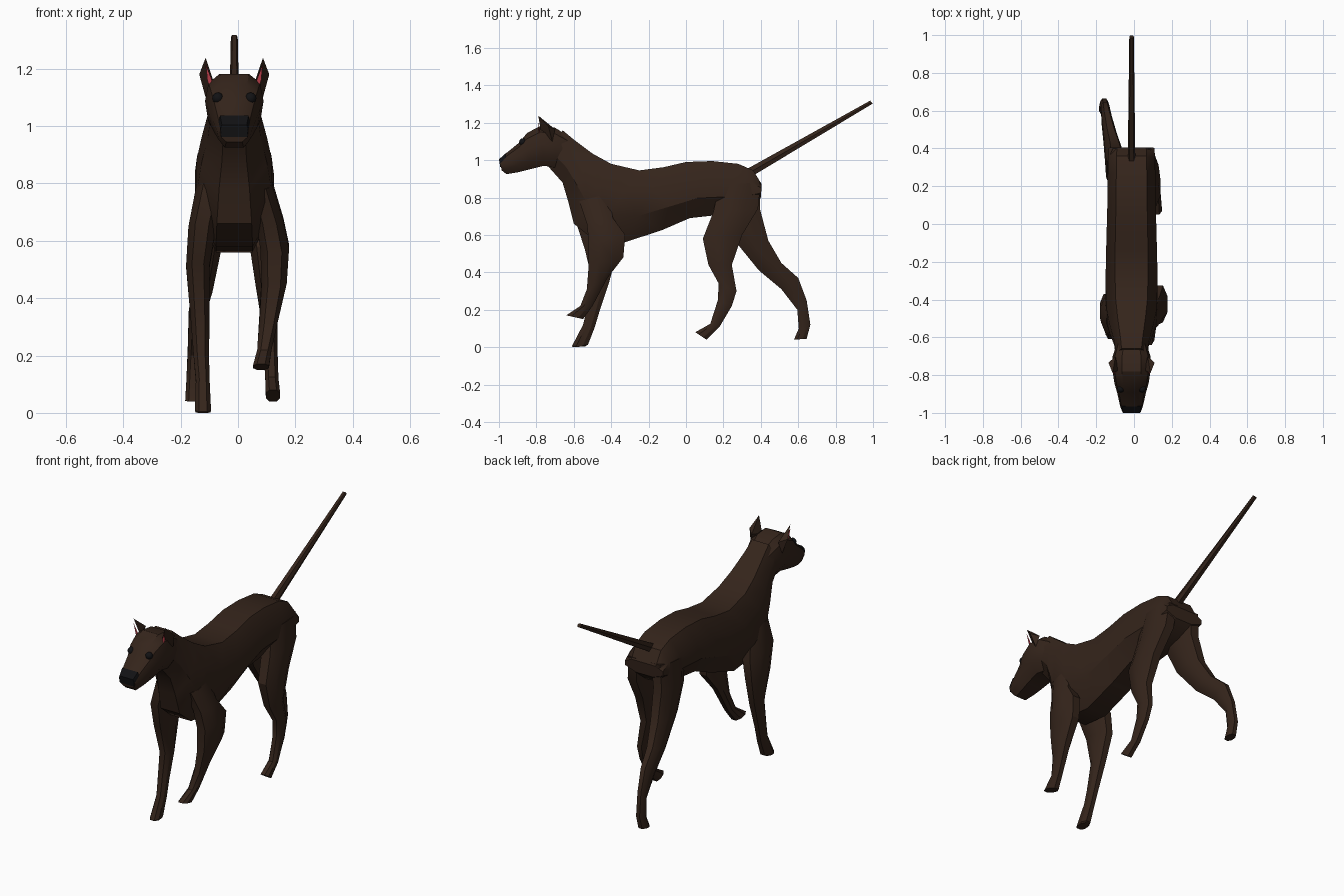
import bpy, bmesh, math
from mathutils import Vector

CX = -0.013  # centre line of torso, head and tail


def material(name, rgb):
    m = bpy.data.materials.new(name)
    m.diffuse_color = (*rgb, 1)
    return m


COAT = material("dark_coat", (0.035, 0.018, 0.011))
BLACK = material("black", (0.006, 0.006, 0.007))
PINK = material("ear_pink", (0.5, 0.05, 0.07))


def finish(name, bm, mat, angle=32):
    bmesh.ops.recalc_face_normals(bm, faces=bm.faces[:])
    me = bpy.data.meshes.new(name)
    bm.to_mesh(me)
    bm.free()
    ob = bpy.data.objects.new(name, me)
    bpy.context.collection.objects.link(ob)
    me.materials.append(mat)
    bpy.ops.object.select_all(action='DESELECT')
    ob.select_set(True)
    bpy.context.view_layer.objects.active = ob
    bpy.ops.object.shade_smooth_by_angle(angle=math.radians(angle))
    return ob


def loft(name, sections, half, mat=COAT):
    """Sections are (y1, z1, y2, z2, centre x, half width): a ring spans both points."""
    ring = half + [(-u, v) for u, v in reversed(half)]
    bm = bmesh.new()
    rows = []
    for y1, z1, y2, z2, cx, w in sections:
        rows.append([bm.verts.new((cx + u * w, y1 + (y2 - y1) * v, z1 + (z2 - z1) * v))
                     for u, v in ring])
    n = len(ring)
    for a, b in zip(rows, rows[1:]):
        for i in range(n):
            j = (i + 1) % n
            bm.faces.new((a[i], a[j], b[j], b[i]))
    bm.faces.new(rows[0])
    bm.faces.new(rows[-1])
    return finish(name, bm, mat)


BODY = [(0.62, 0), (0.97, 0.3), (0.97, 0.65), (0.45, 1)]
HEAD = [(0.5, 0), (0.88, 0.15), (1, 0.45), (0.9, 0.75), (0.55, 1)]
LEG = [(0.5, 0), (1, 0.28), (1, 0.7), (0.5, 1)]

# torso and neck
loft("torso", [
    (-0.66, 1.16, -0.74, 0.97, CX, 0.085),
    (-0.60, 1.11, -0.66, 0.88, CX, 0.095),
    (-0.50, 1.035, -0.63, 0.78, CX, 0.118),
    (-0.40, 0.98, -0.60, 0.66, CX, 0.135),
    (-0.25, 0.945, -0.50, 0.58, CX, 0.142),
    (-0.12, 0.962, -0.33, 0.56, CX, 0.14),
    (0.00, 0.99, -0.13, 0.625, CX, 0.136),
    (0.14, 0.995, 0.02, 0.69, CX, 0.132),
    (0.28, 0.98, 0.20, 0.71, CX, 0.13),
    (0.36, 0.945, 0.33, 0.74, CX, 0.128),
    (0.405, 0.87, 0.40, 0.80, CX, 0.125)], BODY)

# head and muzzle
loft("head", [
    (-0.998, 1.005, -0.985, 0.945, CX, 0.05),
    (-0.97, 1.03, -0.96, 0.925, CX, 0.06),
    (-0.89, 1.095, -0.90, 0.935, CX, 0.076),
    (-0.85, 1.145, -0.84, 0.95, CX, 0.09),
    (-0.78, 1.182, -0.76, 0.97, CX, 0.102),
    (-0.70, 1.173, -0.70, 0.96, CX, 0.1),
    (-0.63, 1.13, -0.65, 0.96, CX, 0.08)], HEAD)

# nose pad
loft("nose", [
    (-1.0, 1.004, -0.993, 0.962, CX, 0.048),
    (-0.965, 1.036, -0.96, 0.965, CX, 0.055)],
    [(0.9, 0), (1, 0.3), (0.95, 1)], BLACK)

for side, label in ((-1, "left"), (1, "right")):
    # eyes
    bm = bmesh.new()
    bmesh.ops.create_uvsphere(bm, u_segments=12, v_segments=8, radius=0.02)
    bmesh.ops.translate(bm, verts=bm.verts[:], vec=(CX + side * 0.057, -0.872, 1.097))
    finish("eye_" + label, bm, BLACK, 60)

    # pointed ears: an outer shell over a thin inner face
    def ear_point(p):
        return Vector((CX + side * p[0], p[1], p[2]))
    outline = [(0.07, -0.775, 1.15), (0.1, -0.79, 1.238), (0.122, -0.735, 1.18),
               (0.1, -0.715, 1.10)]
    bm = bmesh.new()
    rim = [bm.verts.new(ear_point(p)) for p in outline]
    back = bm.verts.new(ear_point((0.085, -0.70, 1.165)))
    for i in range(4):
        bm.faces.new((rim[i], rim[(i + 1) % 4], back))
    bm.faces.new(rim)
    finish("ear_" + label, bm, COAT)
    bm = bmesh.new()
    bm.faces.new([bm.verts.new(ear_point(p)) for p in
                  ((0.086, -0.785, 1.135), (0.078, -0.783, 1.16),
                   (0.099, -0.793, 1.215), (0.094, -0.782, 1.16))])
    finish("inner_ear_" + label, bm, PINK)

# hind legs: right one reaches forward, left one pushes back
loft("hind_leg_right", [
    (0.18, 0.87, 0.400, 0.88, 0.06, 0.055),
    (0.145, 0.72, 0.385, 0.74, 0.075, 0.055),
    (0.09, 0.58, 0.30, 0.60, 0.09, 0.05),
    (0.12, 0.44, 0.245, 0.44, 0.10, 0.038),
    (0.175, 0.34, 0.27, 0.30, 0.11, 0.027),
    (0.17, 0.25, 0.245, 0.22, 0.113, 0.024),
    (0.13, 0.125, 0.18, 0.11, 0.118, 0.023),
    (0.05, 0.08, 0.11, 0.04, 0.122, 0.025)], LEG)
loft("hind_leg_left", [
    (0.18, 0.87, 0.400, 0.88, -0.085, 0.055),
    (0.19, 0.72, 0.395, 0.74, -0.095, 0.053),
    (0.26, 0.57, 0.44, 0.57, -0.105, 0.047),
    (0.39, 0.41, 0.51, 0.45, -0.125, 0.036),
    (0.51, 0.31, 0.60, 0.37, -0.145, 0.027),
    (0.595, 0.20, 0.645, 0.25, -0.153, 0.022),
    (0.603, 0.10, 0.665, 0.12, -0.158, 0.022),
    (0.577, 0.04, 0.645, 0.045, -0.16, 0.024)], LEG)

# front legs: left one stands, right one is lifted
loft("front_leg_left", [
    (-0.57, 0.80, -0.42, 0.78, -0.095, 0.05),
    (-0.585, 0.66, -0.37, 0.62, -0.125, 0.048),
    (-0.54, 0.52, -0.37, 0.50, -0.14, 0.041),
    (-0.50, 0.35, -0.41, 0.35, -0.133, 0.034),
    (-0.53, 0.20, -0.46, 0.20, -0.128, 0.027),
    (-0.55, 0.12, -0.49, 0.10, -0.123, 0.024),
    (-0.61, 0.005, -0.525, 0.012, -0.122, 0.028),
    (-0.605, 0.0, -0.54, 0.004, -0.122, 0.026)], LEG)
loft("front_leg_right", [
    (-0.57, 0.78, -0.42, 0.82, 0.075, 0.045),
    (-0.53, 0.66, -0.39, 0.69, 0.11, 0.048),
    (-0.52, 0.56, -0.325, 0.60, 0.128, 0.05),
    (-0.52, 0.44, -0.335, 0.48, 0.126, 0.044),
    (-0.53, 0.31, -0.42, 0.37, 0.108, 0.033),
    (-0.565, 0.22, -0.50, 0.22, 0.092, 0.025),
    (-0.64, 0.17, -0.55, 0.15, 0.08, 0.028)], LEG)

# straight tapering tail
loft("tail", [
    (0.33, 0.955, 0.355, 0.915, CX, 0.02),
    (0.985, 1.318, 0.998, 1.302, CX, 0.012)], [(0.6, 0), (1, 0.5), (0.6, 1)])
